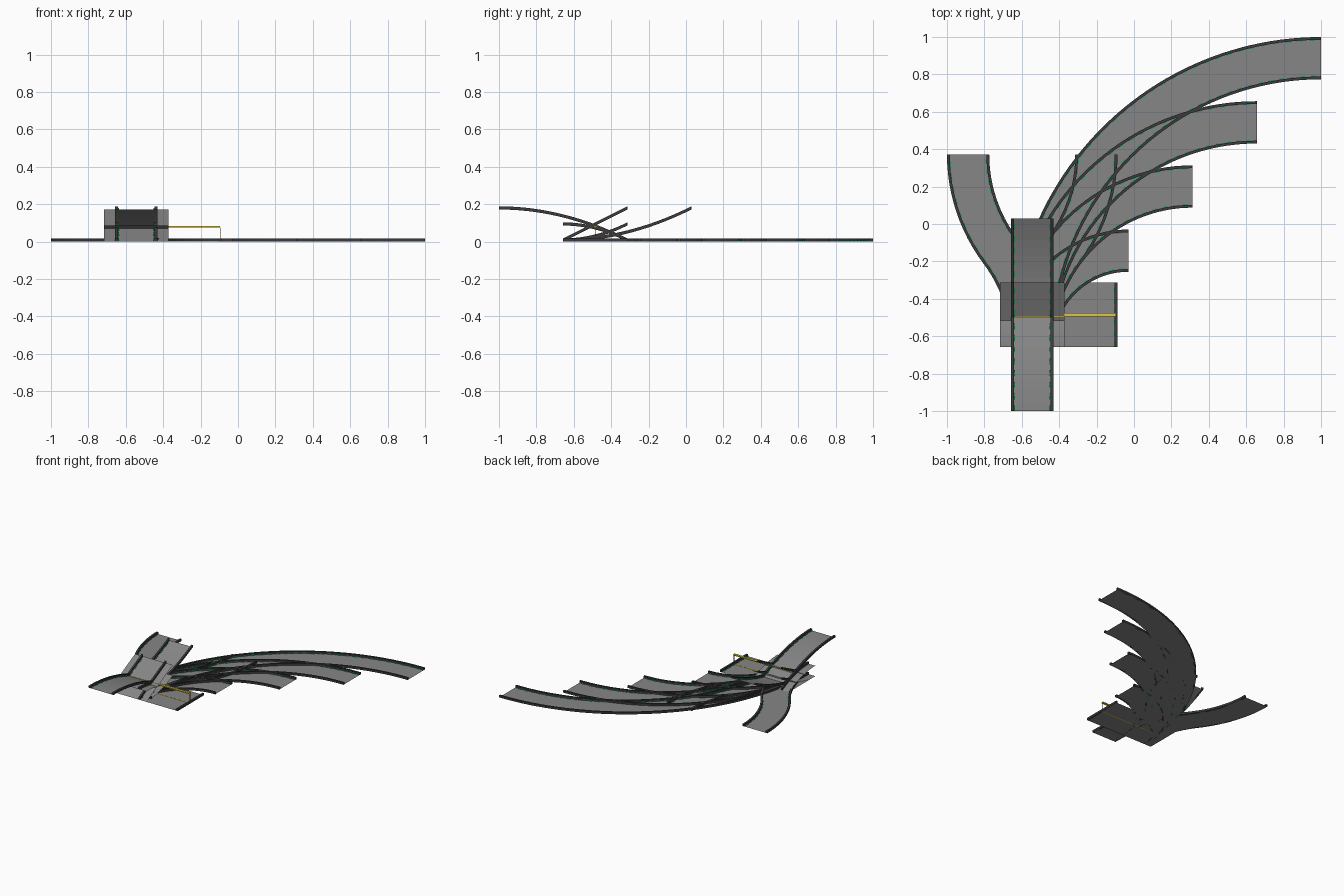
import bpy, bmesh, math
from mathutils import Vector

if "Cube" in bpy.data.objects:
    bpy.data.objects.remove(bpy.data.objects["Cube"])

T = 0.343                 # grid tile
W = 0.113                 # half width of a road, kerbs included
KW, KH = 0.015, 0.017     # kerb width and height
CX = -1 + T + W           # start of every road piece
Y0 = -1 + T


def material(name, col):
    m = bpy.data.materials.new(name)
    m.diffuse_color = (*col, 1)
    m.use_nodes = True
    m.node_tree.nodes["Principled BSDF"].inputs["Base Color"].default_value = m.diffuse_color
    return m


ASPHALT = material("asphalt", (0.24, 0.24, 0.24))
DARK = material("kerb_dark", (0.045, 0.042, 0.045))
GREEN = material("dash_green", (0.02, 0.3, 0.1))
YELLOW = material("gate_yellow", (0.75, 0.58, 0.05))


def sweep(bm, frames, profile, closed, mat):
    """Loft a (side, up) profile through (point, side direction) frames."""
    rows = [[bm.verts.new(p + s * a + Vector((0, 0, b))) for a, b in profile]
            for p, s in frames]
    n = len(profile)
    for r, q in zip(rows, rows[1:]):
        for i in range(n if closed else n - 1):
            j = (i + 1) % n
            bm.faces.new((r[i], r[j], q[j], q[i])).material_index = mat
    if closed:
        bm.faces.new(rows[0][::-1]).material_index = mat
        bm.faces.new(rows[-1]).material_index = mat


def rect(a, b, lo, hi):
    return [(a, lo), (b, lo), (b, hi), (a, hi)]


def road(name, path, length, left=W, right=W, kl=W, kr=W, n=24):
    """path(t) gives a point and its heading angle from +y, turning right."""
    def frame(t):
        p, a = path(t)
        return Vector(p), Vector((math.cos(a), -math.sin(a), 0))
    frames = [frame(i / n) for i in range(n + 1)]
    bm = bmesh.new()
    # road sheet, then a kerb along each edge
    sweep(bm, frames, [(-left, 0), (right, 0)], False, 0)
    sweep(bm, frames, rect(-kl, -kl + KW, 0, KH), True, 1)
    sweep(bm, frames, rect(kr - KW, kr, 0, KH), True, 1)
    # green dashes inside the kerbs
    dashes = max(4, round(length / 0.06))
    for d in range(dashes):
        part = [frame((d + k / 2 * 0.5) / dashes) for k in range(3)]
        for a in (-kl + KW, kr - KW - 0.005):
            sweep(bm, part, rect(a, a + 0.005, 0, 0.008), True, 2)
    me = bpy.data.meshes.new(name)
    bm.to_mesh(me)
    bm.free()
    for m in (ASPHALT, DARK, GREEN):
        me.materials.append(m)
    ob = bpy.data.objects.new(name, me)
    bpy.context.collection.objects.link(ob)
    return ob


def turn(r):
    def path(t):
        a = t * math.pi / 2
        return (CX + r * (1 - math.cos(a)), Y0 + r * math.sin(a), 0), a
    return path


def s_bend(side):
    r, full = 2.5 * T, math.asin(0.6)

    def path(t):
        if t <= 0.5:
            a = 2 * t * full
            x, y = r * (1 - math.cos(a)), r * math.sin(a)
        else:
            a = 2 * (1 - t) * full
            x, y = T - r * (1 - math.cos(a)), 3 * T - r * math.sin(a)
        return (CX + side * x, Y0 + y, 0), side * a
    return path


def hill(start, length, height):
    return lambda t: ((CX, start + length * t, height(t)), 0)


# flat corners of growing radius
for k in range(5):
    r = (k + 0.5) * T
    road(f"corner_{k + 1}", turn(r), r * 1.57, n=16 + 8 * k)

# lane shifts to either side
road("s_bend_left", s_bend(-1), 3.2 * T)
road("s_bend_right", s_bend(1), 3.2 * T)

# flat tile and double-width tile
H = T / 2
road("flat_straight", hill(Y0, T, lambda t: 0), T, H, H, n=1)
road("wide_straight", hill(Y0, T, lambda t: 0), T, W, T + W, W, T + W, n=1)

# ramps: one-tile pieces are full tile width, long ones narrow
road("straight_ramp", hill(Y0, T, lambda t: H * t), T, H, H, n=1)
road("short_ramp_start", hill(Y0, T, lambda t: H / 2 * t * t), T, H, H)
road("short_ramp_end", hill(Y0, T, lambda t: H / 2 * (1 - t * t)), T, H, H)
road("long_ramp_start", hill(Y0, 2 * T, lambda t: H * t * t), 2 * T)
road("long_ramp_end", hill(Y0 - T, 2 * T, lambda t: H * (1 - t * t)), 2 * T)


def box(name, lo, hi, mat):
    c = [(a + b) / 2 for a, b in zip(lo, hi)]
    bpy.ops.mesh.primitive_cube_add(size=1, location=c)
    ob = bpy.context.object
    ob.name = name
    ob.scale = [b - a for a, b in zip(lo, hi)]
    ob.data.materials.append(mat)


# start gate over the wide tile: beam, ground stripe and dashed posts
YC = Y0 + T / 2
XL, XR = CX - W + KW / 2, CX + T + W - KW / 2
box("gate_beam", (XL, YC - 0.009, 0.074), (XR, YC + 0.009, 0.083), YELLOW)
box("gate_ground_stripe", (XL, YC - 0.004, 0), (XR, YC + 0.004, 0.002), YELLOW)
for side, x in (("left", XL), ("right", XR)):
    for i in range(8):
        z = 0.012 + i * 0.0078
        box(f"gate_post_{side}_{i}", (x - 0.002, YC - 0.002, z),
            (x + 0.002, YC + 0.002, z + 0.0078), (DARK, YELLOW)[i % 2])
